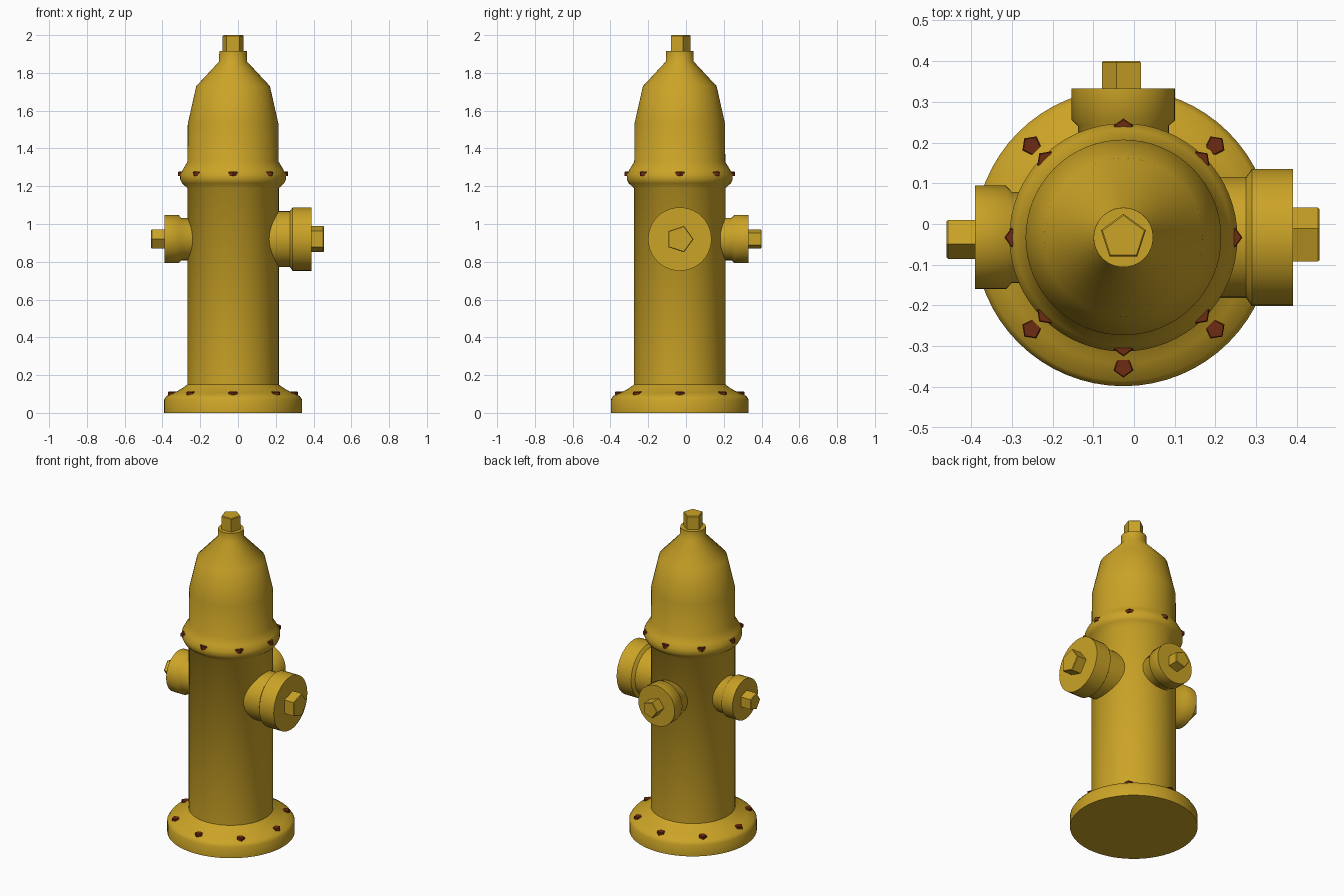
import bpy, bmesh
from math import pi, cos, sin, radians
from mathutils import Matrix, Vector

if "Cube" in bpy.data.objects:
    bpy.data.objects.remove(bpy.data.objects["Cube"])

AXIS = Vector((-0.026, -0.033, 0))


def material(name, rgb):
    m = bpy.data.materials.new(name)
    m.use_nodes = True
    m.diffuse_color = (*rgb, 1)
    m.node_tree.nodes["Principled BSDF"].inputs["Base Color"].default_value = (*rgb, 1)
    return m


YELLOW = material("hydrant yellow", (0.60, 0.37, 0.02))
RUST = material("bolt rust", (0.15, 0.025, 0.006))


def lathe(name, profile, sides, mat, matrix, start=0.0, smooth=True):
    """Spin (radius, height) points about local z and close both ends."""
    bm = bmesh.new()
    rings = []
    for r, h in profile:
        angles = [start + 2 * pi * i / sides for i in range(sides)]
        rings.append([bm.verts.new((r * cos(a), r * sin(a), h)) for a in angles])
    for low, high in zip(rings, rings[1:]):
        for i in range(sides):
            j = (i + 1) % sides
            bm.faces.new((low[i], low[j], high[j], high[i]))
    bm.faces.new(rings[0][::-1])
    bm.faces.new(rings[-1])
    mesh = bpy.data.meshes.new(name)
    bm.to_mesh(mesh)
    bm.free()
    mesh.materials.append(mat)
    obj = bpy.data.objects.new(name, mesh)
    obj.matrix_world = matrix
    bpy.context.collection.objects.link(obj)
    if smooth:
        bpy.ops.object.select_all(action="DESELECT")
        obj.select_set(True)
        bpy.context.view_layer.objects.active = obj
        bpy.ops.object.shade_smooth_by_angle(angle=radians(50))
    return obj


def nut(name, r, low, high, matrix, start):
    c = 0.004
    lathe(name, [(r, low), (r, high - c), (r - c, high)], 5, YELLOW, matrix, start, False)


# Barrel with flared foot, collar and bonnet
upright = Matrix.Translation(AXIS)
lathe("barrel", [
    (0.365, 0), (0.365, 0.07), (0.352, 0.09), (0.31, 0.107), (0.27, 0.13), (0.242, 0.15),
    (0.242, 1.19), (0.27, 1.215), (0.28, 1.235), (0.28, 1.262), (0.265, 1.29), (0.241, 1.33),
    (0.24, 1.53), (0.195, 1.73), (0.074, 1.86), (0.073, 1.915)], 64, YELLOW, upright)
nut("top_nut", 0.058, 1.9, 2.0, upright, pi / 2)

# Three outlets: name, turn about z, neck radius, cap radius, cap start, cap end, nut radius, nut end, nut turn
outlets = [
    ("left", 0, 0.148, 0.168, 0.315, 0.416, 0.073, 0.481, pi / 2),
    ("back", pi / 2, 0.112, 0.127, 0.288, 0.365, 0.053, 0.433, pi / 2),
    ("right", pi, 0.112, 0.127, 0.288, 0.364, 0.053, 0.434, pi / 2),
]
for name, turn, neck, cap, start, end, nut_r, nut_end, nut_turn in outlets:
    side = (Matrix.Translation(AXIS + Vector((0, 0, 0.92)))
            @ Matrix.Rotation(turn, 4, "Z") @ Matrix.Rotation(pi / 2, 4, "Y"))
    lathe(name + "_outlet", [(neck, 0.1), (neck, start - 0.014), (cap, start), (cap, end)],
          40, YELLOW, side)
    nut(name + "_outlet_nut", nut_r, end - 0.01, nut_end, side, nut_turn)

# Rings of eight bolts on the foot and the collar
for ring, dist, low, high in (("foot", 0.319, 0.085, 0.112), ("collar", 0.267, 1.255, 1.277)):
    for i in range(8):
        place = upright @ Matrix.Rotation(i * pi / 4, 4, "Z") @ Matrix.Translation((dist, 0, 0))
        lathe(f"{ring}_bolt_{i + 1}", [(0.025, low), (0.025, high - 0.003), (0.022, high)],
              5, RUST, place, 0, False)
